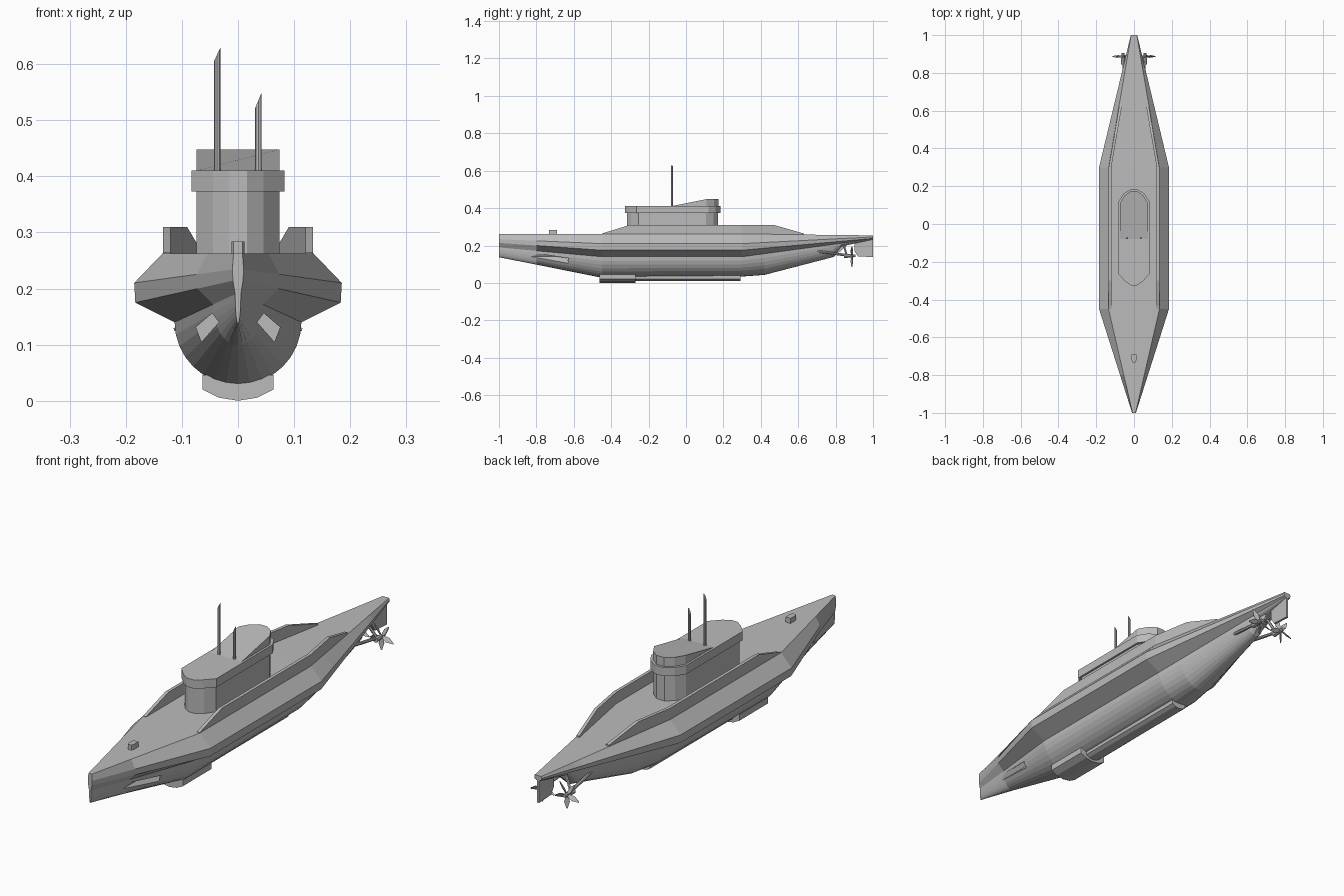
import bpy, bmesh, math
from mathutils import Vector

if "Cube" in bpy.data.objects:
    bpy.data.objects.remove(bpy.data.objects["Cube"])

grey = bpy.data.materials.new("hull_grey")
grey.diffuse_color = (0.5, 0.5, 0.5, 1)
grey.use_nodes = True
grey.node_tree.nodes["Principled BSDF"].inputs["Base Color"].default_value = grey.diffuse_color


def loft(name, rings):
    """Closed solid through rings of equal point count."""
    bm = bmesh.new()
    vs = [[bm.verts.new(p) for p in r] for r in rings]
    n = len(rings[0])
    for a, b in zip(vs, vs[1:]):
        for i in range(n):
            j = (i + 1) % n
            bm.faces.new((a[i], a[j], b[j], b[i]))
    bm.faces.new(vs[0])
    bm.faces.new(vs[-1])
    bmesh.ops.recalc_face_normals(bm, faces=bm.faces)
    me = bpy.data.meshes.new(name)
    bm.to_mesh(me)
    bm.free()
    me.materials.append(grey)
    ob = bpy.data.objects.new(name, me)
    bpy.context.collection.objects.link(ob)
    return ob


def rod(name, a, b, r0, r1, sides=8):
    a, b = Vector(a), Vector(b)
    q = (b - a).to_track_quat('Z', 'Y')

    def ring(c, r):
        return [c + q @ Vector((r * math.cos(t), r * math.sin(t), 0))
                for t in (2 * math.pi * i / sides for i in range(sides))]
    return loft(name, [ring(a, r0), ring(b, r1)])


def prism(name, outline, z0, top):
    """Vertical prism; top is a function of y."""
    return loft(name, [[(x, y, z0) for x, y in outline],
                       [(x, y, top(y)) for x, y in outline]])


def lerp(a, b, t):
    return a + (b - a) * t


def mirrored(half):
    return half + [(-x, y) for x, y in reversed(half)]


# Hull: deck edge, two chines, bilge chine; the bottom is a half ellipse
MID = [(.135, .262), (.185, .21), (.183, .175), (.113, .14)]
BOW = [(.008, .262), (.010, .234), (.009, .214), (.005, .19)]
STERN = [(.015, .254), (.017, .246), (.016, .238), (.010, .235)]


def hull_ring(y, bottom):
    if y < -.45:
        t, end = (y + .45) / -.55, BOW
    else:
        t, end = max(0, (y - .3) / .7), STERN
    side = [(lerp(a[0], b[0], t), lerp(a[1], b[1], t)) for a, b in zip(MID, end)]
    rx, zc = side[3]
    n = 8
    arc = [(rx * math.cos(math.pi * i / (2 * n)),
            zc - (zc - bottom) * math.sin(math.pi * i / (2 * n))) for i in range(1, n)]
    half = side + arc
    pts = half + [(0, bottom)] + [(-x, z) for x, z in reversed(half)]
    return [(x, y, z) for x, z in pts]


hull = loft("hull", [hull_ring(y, b) for y, b in (
    (-1, .137), (-.8, .098), (-.45, .028), (.3, .034), (.42, .043),
    (.79, .139), (.83, .195), (1, .232))])

# Recesses in the bow sides
for s in (1, -1):
    quad = [(.046, .156), (.075, .131), (.065, .105), (.034, .14)]
    cutter = loft("recess_cutter", [[(s * x, y, z) for x, z in quad] for y in (-.95, -.61)])
    cutter.hide_render = True
    mod = hull.modifiers.new("recess", 'BOOLEAN')
    mod.object, mod.operation, mod.solver = cutter, 'DIFFERENCE', 'EXACT'
    deps = bpy.context.evaluated_depsgraph_get()
    mesh = bpy.data.meshes.new_from_object(hull.evaluated_get(deps))
    hull.modifiers.clear()
    hull.data = mesh
    bpy.data.objects.remove(cutter)

# Bulwarks along the deck edges
for s, side in ((1, "right"), (-1, "left")):
    rings = []
    for y, z in ((-.45, .264), (-.3, .31), (.3, .31), (.47, .31), (.63, .264)):
        x = .134 - .12 * max(0, (y - .3) / .7)
        rings.append([(s * x, y, .25), (s * x, y, z),
                      (s * (x - .014), y, z), (s * (x - .014), y, .25)])
    loft("bulwark_" + side, rings)

# Conning tower: body, collar and raised rear screen


def tower_outline(w, front, rear):
    return mirrored([(.016, front), (.045, front + .02), (w, front + .06),
                     (w, rear - .065), (w * .68, rear - .025), (.018, rear)])


prism("tower_body", tower_outline(.074, -.315, .172), .25, lambda y: .38)
prism("tower_collar", tower_outline(.083, -.325, .184), .373, lambda y: .41)
prism("tower_screen",
      mirrored([(.074, -.08), (.074, .11), (.05, .15), (.018, .174)]), .40,
      lambda y: .41 + .038 * min(1, (y + .08) / .19))

# Periscopes with slanted tops
for name, cx, z0, z1 in (("tall_periscope", -.037, .605, .63),
                         ("short_periscope", .0365, .522, .55)):
    r = .0058
    ring = [(cx + r * math.cos(i * math.pi / 4), -.075 + r * math.sin(i * math.pi / 4))
            for i in range(8)]
    loft(name, [[(x, y, .40) for x, y in ring],
                [(x, y, lerp(z0, z1, (x - cx + r) / (2 * r))) for x, y in ring]])

# Deck box near the bow
prism("bow_deck_box", mirrored([(.008, -.732), (.012, -.722), (.012, -.69)]),
      .25, lambda y: .284)

# Keel: wide front block with a curved bottom, narrow strip behind


def keel_ring(y, w, z_top, z_side, z_low):
    pts = [(w, z_top), (w, z_side), (w * .55, lerp(z_side, z_low, .72)), (0, z_low)]
    pts += [(-x, z) for x, z in reversed(pts[:-1])]
    return [(x, y, z) for x, z in pts]


loft("keel_block", [keel_ring(y, .063, .046, .02, 0) for y in (-.463, -.27)])
loft("keel_strip", [keel_ring(y, .034, .045, .022, .01) for y in (-.28, .292)])

# Rudder and skeg on the centre line
loft("rudder", [[(x, .92, .142), (x, 1, .138), (x, 1, .245), (x, .9, .235), (x, .9, .17)]
                for x in (-.005, .005)])
loft("skeg", [[(x, .7, .14), (x, .79, .139), (x, .86, .2), (x, .75, .21)]
              for x in (-.006, .006)])

# Propellers with shafts and struts
for s, side in ((1, "right"), (-1, "left")):
    cx, cz = .058 * s, .145
    rod("shaft_" + side, (.042 * s, .68, .172), (cx, .88, cz), .007, .007)
    rod("strut_" + side, (.015 * s, .84, .215), (cx, .86, cz), .006, .006, 6)
    rod("hub_" + side, (cx, .845, cz), (cx, .905, cz), .012, .007)
    for k in range(5):
        a = -math.pi / 2 + k * 2 * math.pi / 5
        u = Vector((math.cos(a), 0, math.sin(a)))
        v = Vector((-math.sin(a), .6, math.cos(a))).normalized()
        n = u.cross(v) * .0015
        c = Vector((cx, .887, cz))
        shape = [(.004, -.005), (.03, -.011), (.059, -.002),
                 (.059, .002), (.03, .011), (.004, .005)]
        loft("blade_%s_%d" % (side, k),
             [[c + u * p + v * q + n * d for p, q in shape] for d in (-1, 1)])
